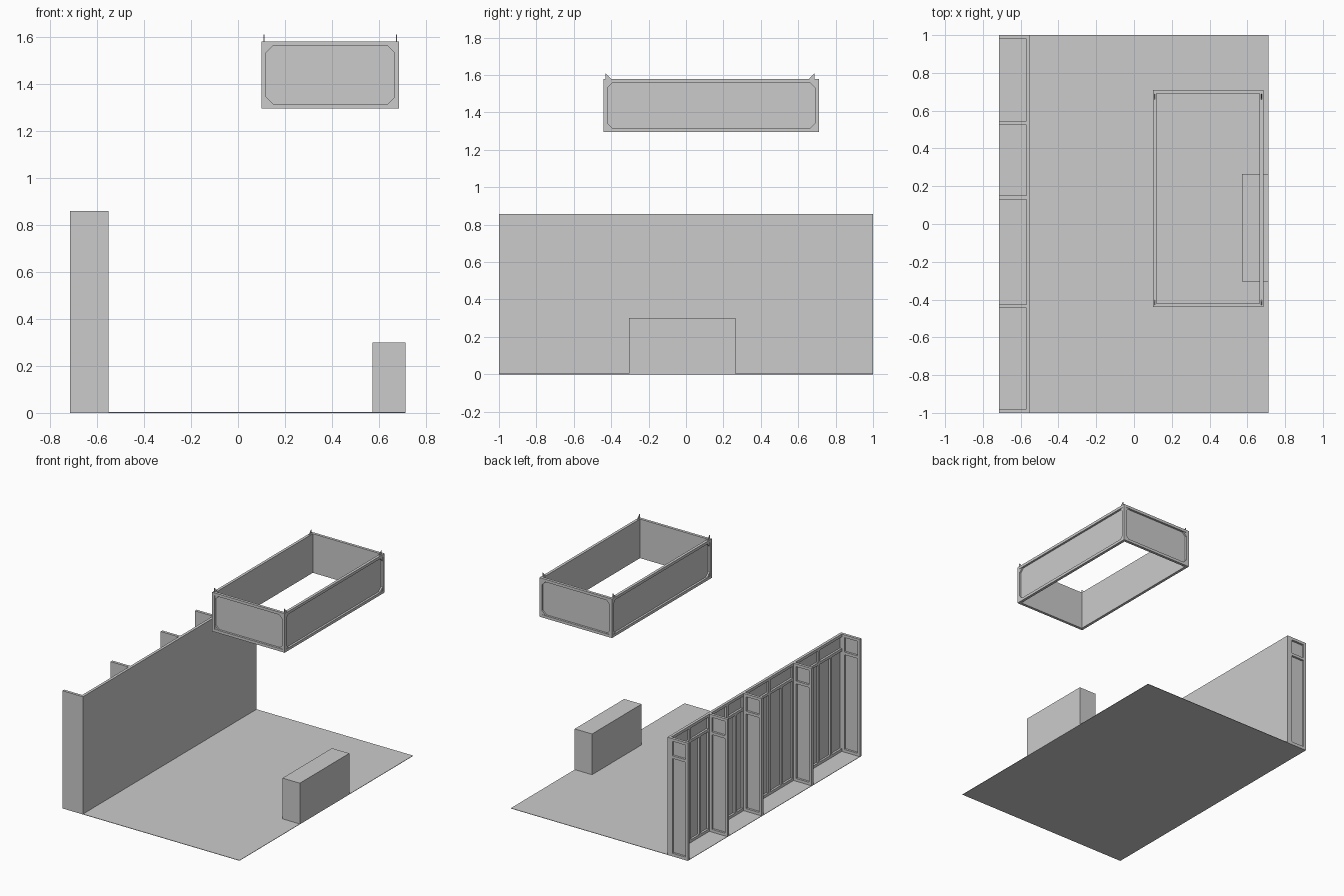
import bpy, bmesh
from mathutils import Vector

if "Cube" in bpy.data.objects:
    bpy.data.objects.remove(bpy.data.objects["Cube"])

T = 0.02      # frame bar thickness
SKIN = 0.005  # panel skin thickness


def add_box(bm, lo, hi):
    """Axis aligned box between two corners."""
    vs = bmesh.ops.create_cube(bm, size=1)["verts"]
    for v in vs:
        v.co = Vector([(hi[i] + lo[i]) / 2 + v.co[i] * abs(hi[i] - lo[i]) for i in range(3)])


def add_prism(bm, pts, shift):
    """Flat outline extruded along a vector."""
    face = bm.faces.new([bm.verts.new(p) for p in pts])
    out = bmesh.ops.extrude_face_region(bm, geom=[face])["geom"]
    for v in out:
        if isinstance(v, bmesh.types.BMVert):
            v.co += Vector(shift)


def finish(bm, name):
    bmesh.ops.recalc_face_normals(bm, faces=bm.faces)
    me = bpy.data.meshes.new(name)
    bm.to_mesh(me)
    bm.free()
    ob = bpy.data.objects.new(name, me)
    bpy.context.collection.objects.link(ob)
    return ob


def framed_panel(name, origin, u, n, w, h, uprights=(), short=(), rail=None, gusset=0):
    """Skin on the plane through origin, with a bar frame standing out along n."""
    o, u, n = Vector(origin), Vector(u), Vector(n)

    def at(a, d, z):
        return o + u * a + n * d + Vector((0, 0, z))

    bm = bmesh.new()

    def bar(a0, a1, z0, z1, d0=SKIN, d1=T):
        add_box(bm, at(a0, d0, z0), at(a1, d1, z1))

    bar(0, w, 0, h, 0, SKIN)
    for z in (0, h - T):
        bar(0, w, z, z + T)
    for a in (0, w - T):
        bar(a, a + T, T, h - T)
    if rail:
        bar(T, w - T, rail, rail + T)
    for a in uprights:
        bar(a - T / 2, a + T / 2, T, h - T)
    for a in short:
        bar(a - T / 2, a + T / 2, T, rail)
    # triangular corner plates
    if gusset:
        for a, sa in ((T, 1), (w - T, -1)):
            for z, sz in ((T, 1), (h - T, -1)):
                pts = [at(a, SKIN, z), at(a + sa * gusset, SKIN, z), at(a, SKIN, z + sz * gusset)]
                add_prism(bm, pts, n * (T - SKIN - 0.003))
    return finish(bm, name)


# floor sheet
bm = bmesh.new()
add_box(bm, (-0.715, -1, 0), (0.712, 1, 0.003))
finish(bm, "floor")

# counter
bm = bmesh.new()
add_box(bm, (0.572, -0.305, 0.003), (0.712, 0.265, 0.30))
finish(bm, "counter")

# back wall bays and their fins
H = 0.855
fins = [-1.0, -0.445, 0.13, 0.525, 0.98]
for i, y in enumerate(fins):
    framed_panel(f"wall_fin_{i}", (-0.715, y, 0.003), (1, 0, 0), (0, 1, 0), 0.145, H, rail=0.71)
edges = [-1.0, -0.435, 0.14, 0.535, 1.0]
for i, (a, b) in enumerate(zip(edges, edges[1:])):
    w = b - a
    framed_panel(f"wall_panel_{i}", (-0.55, a, 0.003), (0, 1, 0), (-1, 0, 0), w, H,
                 uprights=[w / 2], short=[w / 4, w * 3 / 4], rail=0.73)

# hanging ring: skins on the inside, frames facing out
X0, X1, Y0, Y1, Z0, HH = 0.10, 0.685, -0.44, 0.71, 1.295, 0.285
G = 0.028
framed_panel("ring_front", (X0, Y0 + T, Z0), (1, 0, 0), (0, -1, 0), X1 - X0, HH, gusset=G)
framed_panel("ring_back", (X0, Y1 - T, Z0), (1, 0, 0), (0, 1, 0), X1 - X0, HH, gusset=G)
framed_panel("ring_left", (X0 + T, Y0, Z0), (0, 1, 0), (-1, 0, 0), Y1 - Y0, HH, gusset=G)
framed_panel("ring_right", (X1 - T, Y0, Z0), (0, 1, 0), (1, 0, 0), Y1 - Y0, HH, gusset=G)

# hanging lugs on the ring corners
for i, x in enumerate((0.11, 0.675)):
    for j, (y, s) in enumerate(((-0.43, 1), (0.687, -1))):
        bm = bmesh.new()
        z = Z0 + HH
        add_prism(bm, [(x - 0.002, y, z), (x - 0.002, y + s * G, z), (x - 0.002, y, z + 0.03)], (0.004, 0, 0))
        finish(bm, f"hanging_lug_{i}_{j}")
